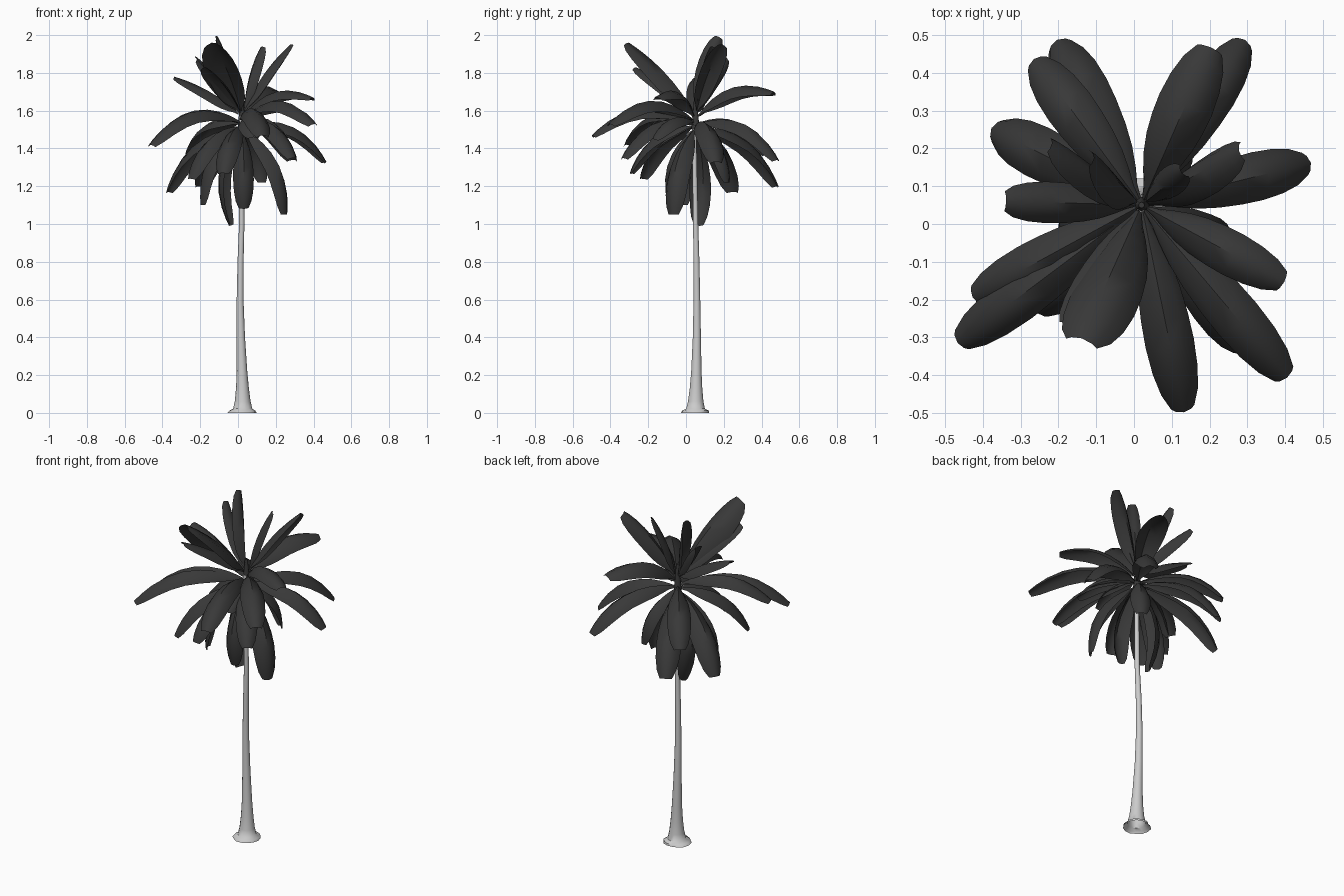
import bpy, bmesh, math, random
from mathutils import Matrix, Vector

cube = bpy.data.objects.get("Cube")
if cube:
    bpy.data.objects.remove(cube, do_unlink=True)
random.seed(4)


def material(name, value):
    mat = bpy.data.materials.new(name)
    mat.use_nodes = True
    colour = (value, value, value, 1)
    mat.diffuse_color = colour
    bsdf = mat.node_tree.nodes["Principled BSDF"]
    bsdf.inputs["Base Color"].default_value = colour
    bsdf.inputs["Roughness"].default_value = 0.9
    return mat


LEAF = material("charcoal leaf", 0.04)
BARK = material("pale bark", 0.6)


def finish(bm, name, mat, angle):
    mesh = bpy.data.meshes.new(name)
    bm.to_mesh(mesh)
    bm.free()
    mesh.materials.append(mat)
    obj = bpy.data.objects.new(name, mesh)
    bpy.context.collection.objects.link(obj)
    bpy.ops.object.select_all(action="DESELECT")
    obj.select_set(True)
    bpy.context.view_layer.objects.active = obj
    bpy.ops.object.shade_smooth_by_angle(angle=math.radians(angle))


def bridge(bm, a, b, closed):
    n = len(a)
    for i in range(n if closed else n - 1):
        j = (i + 1) % n
        bm.faces.new((a[i], a[j], b[j], b[i]))


AXIS = Vector((0.02, 0.05, 0))


# Trunk: lofted rings with a ragged root flare at the ground
def build_trunk():
    bm = bmesh.new()
    profile = [(0, .079), (.012, .07), (.022, .051), (.06, .042), (.13, .034),
               (.22, .028), (.4, .022), (.6, .018), (.8, .016), (1, .014), (1.57, .011)]
    rings, sides = [], 14
    for z, r in profile:
        sway = Vector((0.007 * math.cos(5 * z) - .002, 0.008 * math.sin(3 * z), z))
        ring = []
        for i in range(sides):
            a = math.tau * i / sides
            rr = r * (random.uniform(.9, 1.06) if z < .015 else 1)
            ring.append(bm.verts.new(AXIS + sway + Vector((rr * math.cos(a), rr * math.sin(a), 0))))
        rings.append(ring)
    for a, b in zip(rings, rings[1:]):
        bridge(bm, a, b, True)
    bm.faces.new(rings[-1])
    finish(bm, "trunk", BARK, 50)


# Frond: arched blade swept along a curve from the crown to its tip
OUTLINE = [(0, .1), (.06, .22), (.13, .46), (.23, .7), (.36, .87), (.52, .97), (.67, 1),
           (.82, .93), (.93, .76), (1, .48)]
SECTION = [(-.5, -.5), (-.33, -.2), (0, 0), (.33, -.2), (.5, -.5)]


def build_frond(name, tip, width, bulge, roll=0):
    tip = Vector(tip)
    out = Vector((tip.x - AXIS.x, tip.y - AXIS.y, 0)).normalized()
    rise = max(0, min(1, (tip.z - 1.1) / .8))
    start = AXIS + out * .015 + Vector((0, 0, 1.5 + .1 * rise))
    tip += out * .008
    chord = tip - start
    side = out.cross(Vector((0, 0, 1))).normalized()
    control = (start + tip) / 2 + side.cross(chord) * bulge
    bm = bmesh.new()
    rows = []
    for t, w in OUTLINE:
        p = start * (1 - t) ** 2 + control * 2 * t * (1 - t) + tip * t * t
        tangent = ((control - start) * (1 - t) + (tip - control) * t).normalized()
        across = Matrix.Rotation(math.radians(roll), 3, tangent) @ side
        normal = across.cross(tangent)
        fold = 1.2 - .6 * t
        rows.append([bm.verts.new(p + (across * s + normal * h * fold) * w * width)
                     for s, h in SECTION])
    for a, b in zip(rows, rows[1:]):
        bridge(bm, a, b, False)
    finish(bm, name, LEAF, 50)


# Fronds by tier: tip position, width and, for twisted ones, roll in degrees
UPRIGHT = [(-.135, -.295, 1.96, .18, 12), (-.17, -.26, 1.83, .1), (-.1, .17, 1.99, .1, 50),
           (-.21, .21, 1.88, .1, 45), (.12, .13, 1.94, .08), (.27, .19, 1.95, .11, -25),
           (-.33, .06, 1.78, .11)]
SPREADING = [(.2, .46, 1.7, .15), (.39, -.15, 1.67, .12), (.4, -.4, 1.53, .13),
             (.13, -.49, 1.47, .13), (-.46, -.31, 1.42, .13), (-.42, -.19, 1.47, .12),
             (.46, .16, 1.33, .13), (.29, .48, 1.34, .13), (-.26, .43, 1.37, .13),
             (.25, -.17, 1.45, .11), (.08, -.21, 1.46, .11), (.29, -.33, 1.35, .12)]
HANGING = [(-.37, .25, 1.17, .14), (-.2, .48, 1.2, .14), (-.25, -.23, 1.24, .12),
           (-.08, -.29, 1.27, .12), (.25, -.07, 1.05, .13), (-.04, .07, .99, .12),
           (-.19, -.02, 1.1, .12), (.03, -.08, 1.08, .11), (.13, .22, 1.22, .11)]

for tier, fronds, bulge in (("upright", UPRIGHT, .12), ("spreading", SPREADING, .38),
                            ("hanging", HANGING, .34)):
    for i, (x, y, z, width, *roll) in enumerate(fronds):
        build_frond(f"{tier}_frond_{i + 1}", (x, y, z), width, bulge, *roll)

build_trunk()

# Crown heart: tapered bud where the frond stems meet
bm = bmesh.new()
bmesh.ops.create_cone(bm, cap_ends=True, segments=8, radius1=.022, radius2=.008, depth=.16)
bmesh.ops.translate(bm, verts=bm.verts, vec=AXIS + Vector((0, 0, 1.58)))
finish(bm, "crown_heart", LEAF, 50)
